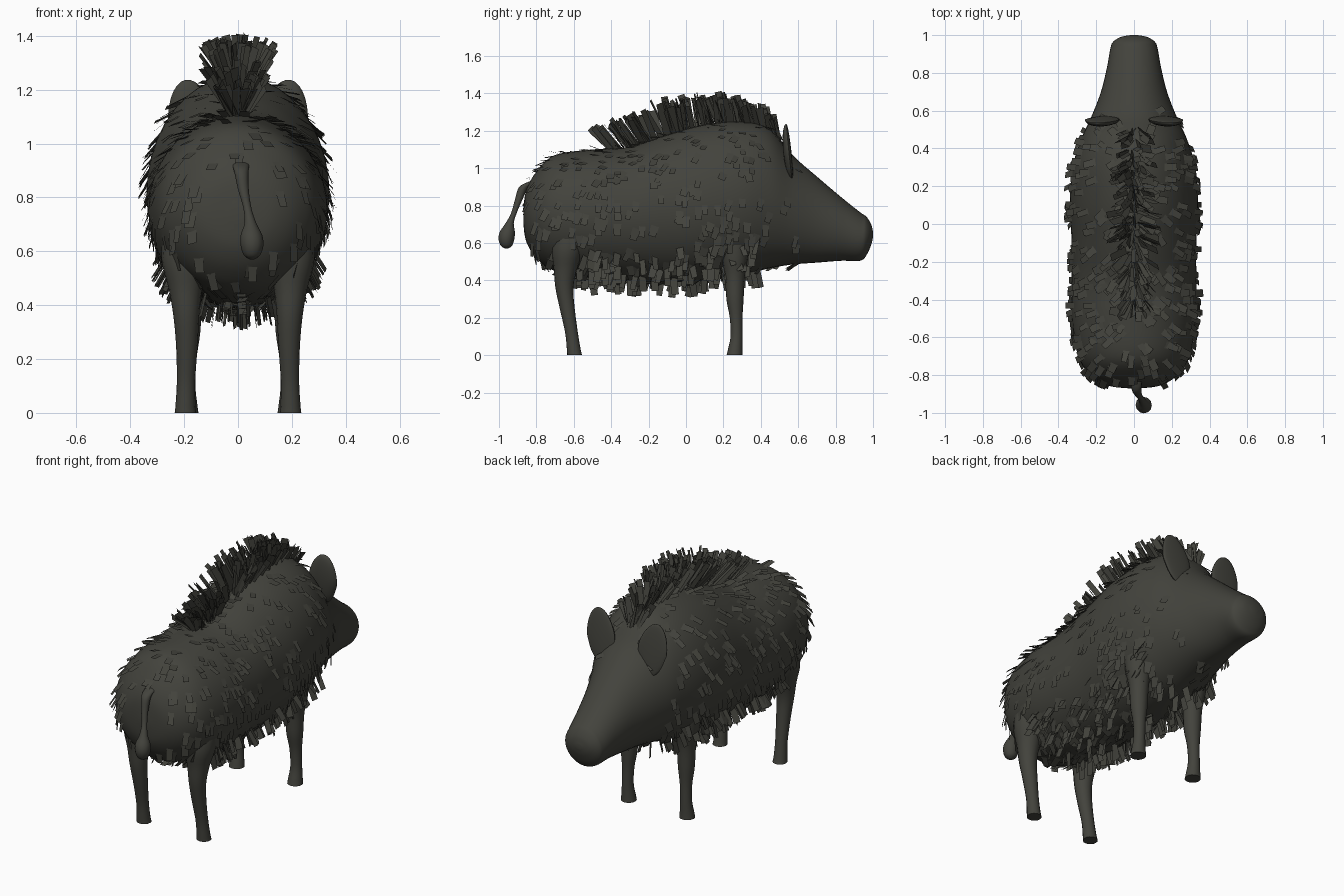
import bpy, bmesh, random
from math import sin, cos, pi, radians
from mathutils import Vector, Matrix

random.seed(7)
cube = bpy.data.objects.get("Cube")
if cube:
    bpy.data.objects.remove(cube, do_unlink=True)

hide = bpy.data.materials.new("dark olive hide")
hide.use_nodes = True
COLOUR = (0.056, 0.056, 0.046, 1)
hide.diffuse_color = COLOUR
hide.node_tree.nodes["Principled BSDF"].inputs["Base Color"].default_value = COLOUR


def finish(name, bm, smooth=True):
    if smooth:
        bmesh.ops.recalc_face_normals(bm, faces=bm.faces)
    mesh = bpy.data.meshes.new(name)
    bm.to_mesh(mesh)
    bm.free()
    mesh.materials.append(hide)
    obj = bpy.data.objects.new(name, mesh)
    bpy.context.collection.objects.link(obj)
    if smooth:
        bpy.ops.object.select_all(action="DESELECT")
        obj.select_set(True)
        bpy.context.view_layer.objects.active = obj
        bpy.ops.object.shade_smooth_by_angle(angle=radians(50))
    return obj


def spline(stations, steps):
    """Smooth curve through the stations (any number of values each)."""
    out = []
    for i in range(len(stations) - 1):
        a, b, c, d = (stations[min(max(i + k, 0), len(stations) - 1)] for k in (-1, 0, 1, 2))
        for s in range(steps):
            t = s / steps
            out.append([q + t / 2 * (r - p + t * (2*p - 5*q + 4*r - s2 + t * (3*(q - r) + s2 - p)))
                        for p, q, r, s2 in zip(a, b, c, d)])
    return out + [list(stations[-1])]


def loft(name, rings):
    bm = bmesh.new()
    loops = [[bm.verts.new(p) for p in ring] for ring in rings]
    n = len(loops[0])
    for lo, hi in zip(loops, loops[1:]):
        for i in range(n):
            bm.faces.new((lo[i], lo[(i + 1) % n], hi[(i + 1) % n], hi[i]))
    bm.faces.new(loops[0])
    bm.faces.new(loops[-1])
    return finish(name, bm)


# Body and head: y, top, bottom, half width
BODY = spline([
    (-.87, .77, .71, .03), (-.855, .88, .61, .14), (-.8, .98, .52, .23), (-.7, 1.07, .45, .295),
    (-.5, 1.1, .41, .33), (-.3, 1.115, .395, .33), (-.1, 1.18, .39, .33), (.1, 1.235, .4, .34),
    (.3, 1.25, .43, .325), (.45, 1.21, .465, .28), (.57, 1.07, .485, .225), (.7, .955, .495, .175),
    (.83, .845, .505, .143), (.93, .765, .505, .125), (.965, .74, .535, .11), (.99, .7, .59, .07),
    (1, .66, .63, .02)], 6)


def skin(i, a):
    y, top, bottom, w = BODY[i]
    return Vector((w * sin(a), y, (top + bottom) / 2 + (top - bottom) / 2 * cos(a)))


loft("body", [[skin(i, 2 * pi * k / 40) for k in range(40)] for i in range(len(BODY))])


# Legs: z, y, x, radius
def leg(name, side, stations):
    rings = [[Vector((side * x + r * cos(2 * pi * k / 16), y + r * sin(2 * pi * k / 16), z))
              for k in range(16)] for z, y, x, r in spline(stations, 4)]
    loft(name, rings)


HIND = [(0, -.595, .195, .04), (.03, -.6, .195, .037), (.12, -.612, .193, .034), (.25, -.635, .19, .04),
        (.36, -.65, .192, .048), (.46, -.645, .195, .062), (.58, -.63, .195, .09), (.75, -.6, .17, .1)]
FORE = [(0, .26, .19, .043), (.03, .263, .19, .039), (.1, .27, .19, .032), (.2, .268, .188, .034),
        (.3, .262, .186, .046), (.42, .262, .186, .053), (.52, .262, .188, .07), (.65, .26, .18, .09)]
for label, side in (("left", 1), ("right", -1)):
    leg(label + "_hind_leg", side, HIND)
    leg(label + "_fore_leg", side, FORE)

    # Ear: upright leaf, hollowed on the front
    bm = bmesh.new()
    bmesh.ops.create_uvsphere(bm, u_segments=20, v_segments=14, radius=1)
    for v in bm.verts:
        x, y, z = v.co
        width = .088 if z < 0 else .092 - .012 * z
        depth = .032 * y if y < 0 else .012 * y
        v.co = (x * width, depth, z * .155)
    bm.transform(Matrix.Translation((side * .168, .552, 1.085))
                 @ Matrix.Rotation(side * radians(10), 4, "Y") @ Matrix.Rotation(radians(6), 4, "X"))
    finish(label + "_ear", bm)

# Tail with a bulb at its end: x, y, z, radius
TAIL = spline([(.01, -.8, .93, .035), (.012, -.865, .9, .027), (.02, -.895, .83, .02),
               (.035, -.92, .76, .015), (.046, -.943, .705, .022), (.05, -.955, .66, .04),
               (.052, -.96, .62, .042), (.052, -.96, .585, .03), (.052, -.96, .57, .008)], 4)
loft("tail", [[Vector((x + r * cos(2 * pi * k / 12), y + r * sin(2 * pi * k / 12), z))
               for k in range(12)] for x, y, z, r in TAIL])


# Bristles: flat rectangular blades rooted in the skin
def root(y, a):
    i = min(range(len(BODY) - 1), key=lambda j: abs(BODY[j][0] - y))
    p = skin(i, a)
    n = (skin(i, a + .02) - p).cross(skin(i + 1, a) - p).normalized()
    if n.dot(p - Vector((0, y * .8, .75))) < 0:
        n = -n
    return p, n


def blade(bm, p, direction, across, length, width):
    d = direction.normalized() * length
    w = across.normalized() * width / 2
    base = p - d * .2
    bm.faces.new([bm.verts.new(q) for q in (base - w, base + w, p + d + w * .9, p + d - w * .9)])


coat = bmesh.new()
for _ in range(620):
    y = random.uniform(-.84, .6)
    if y > .45 and random.random() < .5:
        continue
    p, n = root(y, random.uniform(0, 2 * pi))
    lie = Vector((0, random.uniform(-.45, .1), -1))
    lie -= n * lie.dot(n)
    if lie.length < .2:
        lie = Vector((0, -1, 0))
    lie.normalize()
    d = lie + n * random.uniform(.15, .55)
    blade(coat, p, d, n.cross(lie), random.uniform(.045, .07), random.uniform(.03, .045))
finish("coat_bristles", coat, False)

# Long fringe hanging under the belly
fringe = bmesh.new()
for _ in range(190):
    p, n = root(random.uniform(-.58, .38), pi + random.uniform(-1, 1))
    d = n * .7 + Vector((0, random.uniform(-.45, .25), -.6))
    across = Vector((random.uniform(-.6, .6), 1, 0))
    blade(fringe, p, d, across - d * across.dot(d) / d.length_squared,
          random.uniform(.06, .095), random.uniform(.03, .045))
finish("belly_fringe", fringe, False)

# Mane: fan of long blades along the spine, leaning back towards the rump
mane = bmesh.new()
for _ in range(210):
    y = random.uniform(-.42, .5)
    spread = random.uniform(-1, 1)
    p, n = root(y, spread * (.08 + .12 * (y + .42)))
    back = -.25 - max(0, -y) * 1.6 + random.uniform(-.2, .15)
    d = Vector((spread * .75, back, 1))
    across = Vector((random.uniform(-1, 1), random.uniform(-1, 1), 0))
    across -= d * across.dot(d) / d.length_squared
    length = (.2 - .14 * abs(y + .1)) * random.uniform(.75, 1.05)
    blade(mane, p, d, across, length, random.uniform(.025, .045))
finish("mane", mane, False)
